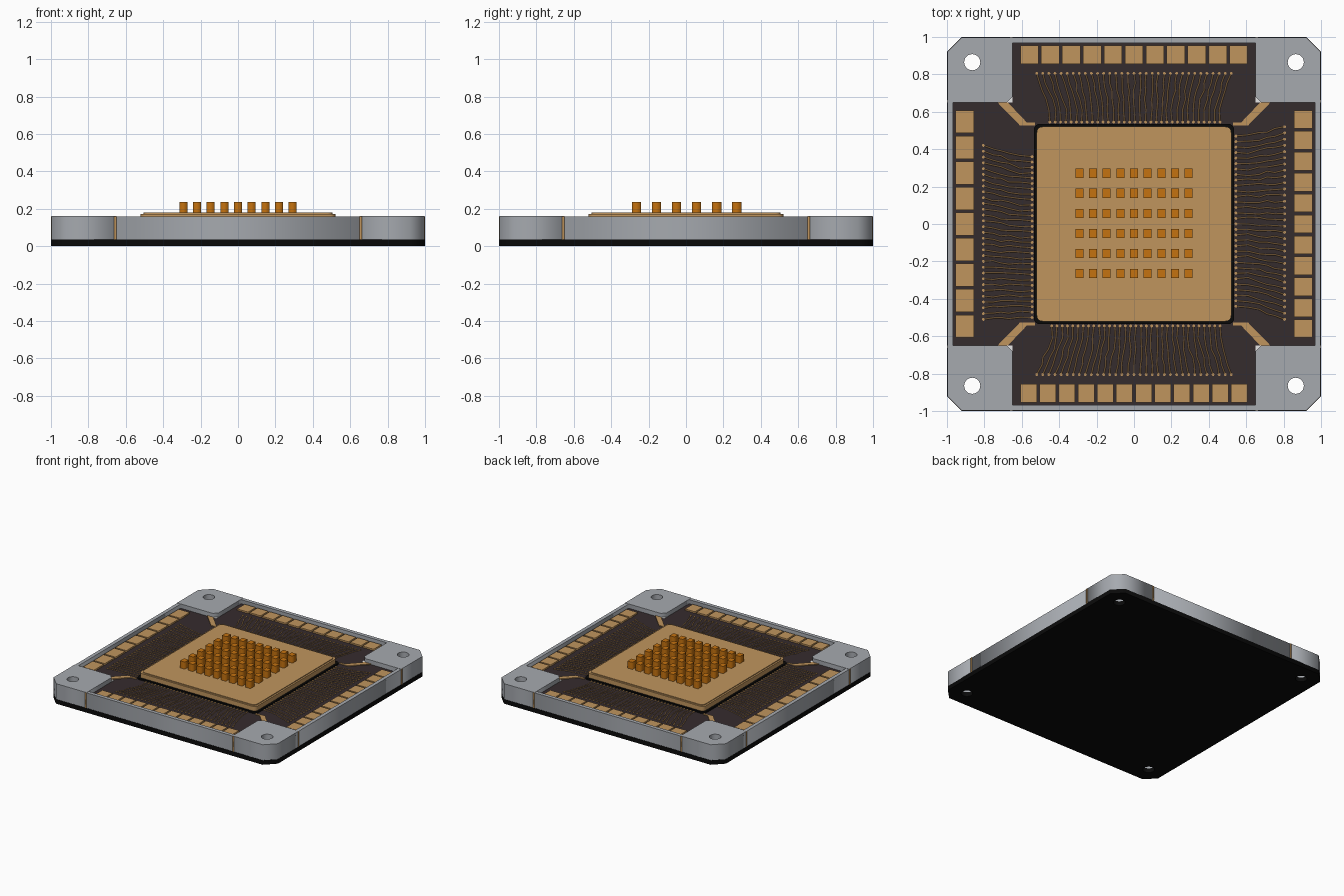
import bpy, bmesh, math, random
from mathutils import Matrix, Vector

random.seed(4)
if "Cube" in bpy.data.objects:
    bpy.data.objects.remove(bpy.data.objects["Cube"])


def material(name, rgb):
    m = bpy.data.materials.new(name)
    m.use_nodes = True
    m.diffuse_color = (*rgb, 1)
    bsdf = m.node_tree.nodes["Principled BSDF"]
    bsdf.inputs["Base Color"].default_value = (*rgb, 1)
    bsdf.inputs["Roughness"].default_value = 0.6
    return m


GREY = material("frame grey", (0.38, 0.40, 0.43))
BLACK = material("base black", (0.003, 0.003, 0.003))
BROWN = material("board brown", (0.036, 0.025, 0.027))
GOLD = material("pad gold", (0.53, 0.30, 0.11))
ORANGE = material("pin orange", (0.56, 0.17, 0.005))
PALE = material("corner white", (0.95, 0.95, 0.95))


def finish(name, curve, mat):
    """Turn a curve into a clean mesh object."""
    temp = bpy.data.objects.new("temp", curve)
    bpy.context.scene.collection.objects.link(temp)
    bpy.context.view_layer.update()
    graph = bpy.context.evaluated_depsgraph_get()
    mesh = bpy.data.meshes.new_from_object(temp.evaluated_get(graph))
    bpy.data.objects.remove(temp)
    bm = bmesh.new()
    bm.from_mesh(mesh)
    bmesh.ops.remove_doubles(bm, verts=bm.verts, dist=1e-5)
    bmesh.ops.recalc_face_normals(bm, faces=bm.faces)
    bm.to_mesh(mesh)
    bm.free()
    mesh.materials.clear()
    mesh.materials.append(mat)
    ob = bpy.data.objects.new(name, mesh)
    bpy.context.scene.collection.objects.link(ob)
    return ob


def add_path(curve, pts, closed):
    s = curve.splines.new("POLY")
    s.points.add(len(pts) - 1)
    for p, co in zip(s.points, pts):
        p.co = (co[0], co[1], 0, 1)
    s.use_cyclic_u = closed


def slab(name, loops, z0, z1, mat):
    """Extrude closed outlines (inner loops become holes) from z0 to z1."""
    c = bpy.data.curves.new(name, "CURVE")
    c.dimensions = "2D"
    c.fill_mode = "BOTH"
    c.extrude = (z1 - z0) / 2
    for loop in loops:
        add_path(c, loop, True)
    ob = finish(name, c, mat)
    ob.data.transform(Matrix.Translation((0, 0, (z0 + z1) / 2)))
    return ob


def rect(x, y, w, h):
    return [(x - w/2, y - h/2), (x + w/2, y - h/2), (x + w/2, y + h/2), (x - w/2, y + h/2)]


def circle(x, y, r, n=24):
    return [(x + r * math.cos(i * math.tau / n), y + r * math.sin(i * math.tau / n)) for i in range(n)]


def rounded(half, r, n=5):
    pts = []
    for k in range(4):
        a0 = k * math.pi / 2
        cx = (half - r) * (1 if k in (0, 3) else -1)
        cy = (half - r) * (1 if k < 2 else -1)
        for i in range(n + 1):
            a = a0 + i * math.pi / 2 / n
            pts.append((cx + r * math.cos(a), cy + r * math.sin(a)))
    return pts


def turned(pts, angle):
    m = Matrix.Rotation(math.radians(angle), 2)
    return [tuple(m @ Vector(p)) for p in pts]


def flipped(pts, sx, sy):
    return [(x * sx, y * sy) for x, y in pts]


CORNERS = {"back_left": (1, 1), "back_right": (-1, 1), "front_right": (-1, -1), "front_left": (1, -1)}
Z_BASE, Z_BOARD, Z_FRAME = 0.035, 0.125, 0.16
IN, CUT, HOLE = 0.65, 0.92, 0.865

# Black base with chamfered corners and screw holes
outline = [p for k in range(4) for p in turned([(1, -CUT), (1, CUT)], 90 * k)]
holes = [circle(HOLE * sx, HOLE * sy, 0.043) for sx, sy in CORNERS.values()]
slab("base_plate", [outline] + holes, 0, Z_BASE, BLACK)

# Cross-shaped circuit board
cross = [p for k in range(4) for p in turned([(0.97, -IN), (0.97, IN), (IN, IN)], 90 * k)]
slab("circuit_board", [cross], Z_BASE, Z_BOARD, BROWN)

# Corner blocks, gold seams and diagonal leads
block = [(IN + 0.03, IN), (0.998, IN), (0.998, CUT), (CUT, 0.998), (IN, 0.998), (IN, IN + 0.03)]
notch = [(IN, IN), (IN + 0.03, IN), (IN, IN + 0.03)]
lead = [(0.73, 0.65), (0.675, 0.65), (0.573, 0.543), (0.53, 0.543), (0.53, 0.527), (0.61, 0.527)]
for side, (sx, sy) in CORNERS.items():
    slab("corner_block_" + side, [flipped(block, sx, sy), circle(HOLE * sx, HOLE * sy, 0.043)],
         Z_BASE, Z_FRAME, GREY)
    slab("corner_notch_" + side, [flipped(notch, sx, sy)], Z_BOARD - 0.004, Z_BOARD + 0.003, PALE)
    slab("corner_lead_" + side, [flipped(lead, sx, sy)], Z_BOARD, Z_BOARD + 0.006, GOLD)
    seams = [rect(0.656, 0.998, 0.013, 0.004), rect(0.998, 0.656, 0.004, 0.013)]
    slab("seam_strips_" + side, [flipped(s, sx, sy) for s in seams], Z_BASE, Z_FRAME - 0.001, GOLD)

# Each side: rail, pads and wiring; spans run along the side
SIDES = {  # angle, pad count, trace count, outer span, inner span
    "back": (0, 11, 33, (-0.52, 0.52), (-0.45, 0.46)),
    "left": (-90, 11, 32, (-0.52, 0.51), (-0.47, 0.44)),
    "front": (180, 12, 33, (-0.52, 0.52), (-0.46, 0.44)),
    "right": (90, 9, 31, (-0.51, 0.42), (-0.50, 0.36)),
}
for side, (angle, pads, traces, outer, inner) in SIDES.items():
    slab("rail_" + side, [turned(rect(0, 0.982, 2 * IN, 0.03), angle)], Z_BASE, Z_FRAME - 0.002, GREY)
    pitch = 1.23 / pads
    row = [rect((i - (pads - 1) / 2) * pitch, 0.905, pitch - 0.014, 0.098) for i in range(pads)]
    slab("contact_pads_" + side, [turned(r, angle) for r in row], Z_BOARD, Z_BOARD + 0.012, GOLD)

    wires = bpy.data.curves.new("wires", "CURVE")
    wires.dimensions = "3D"
    wires.bevel_depth = 0.0036
    wires.bevel_resolution = 0
    dots = []
    for i in range(traces):
        t = i / (traces - 1)
        a = outer[0] + t * (outer[1] - outer[0])
        b = inner[0] + t * (inner[1] - inner[0])
        path = [(a, 0.805)]
        for f in (0.2, 0.36, 0.52, 0.75):
            jog = random.uniform(-0.007, 0.007)
            path.append((a + (b - a) * min(1, f * 1.4) + jog, 0.805 - 0.26 * f))
        path.append((b, 0.545))
        add_path(wires, turned(path, angle), False)
        dots += [turned(circle(*path[k], 0.008, 8), angle) for k in (0, -1)]
    finish("traces_" + side, wires, GOLD).data.transform(Matrix.Translation((0, 0, Z_BOARD + 0.001)))
    slab("trace_ends_" + side, dots, Z_BOARD, Z_BOARD + 0.005, GOLD)

# Chip: dark socket, gold lid with a stepped rim
slab("chip_socket", [rounded(0.535, 0.03)], Z_BOARD, Z_BOARD + 0.012, BLACK)
slab("chip_lid", [rounded(0.52, 0.03)], Z_BOARD + 0.012, 0.173, GOLD)
slab("chip_lid_top", [rounded(0.506, 0.03)], 0.173, 0.179, GOLD)

# Grid of pins on the lid
pins = [rect((i - 4) * 0.073, (j - 2.5) * 0.107 + 0.003, 0.043, 0.05) for i in range(9) for j in range(6)]
slab("pin_grid", pins, 0.178, 0.236, ORANGE)
